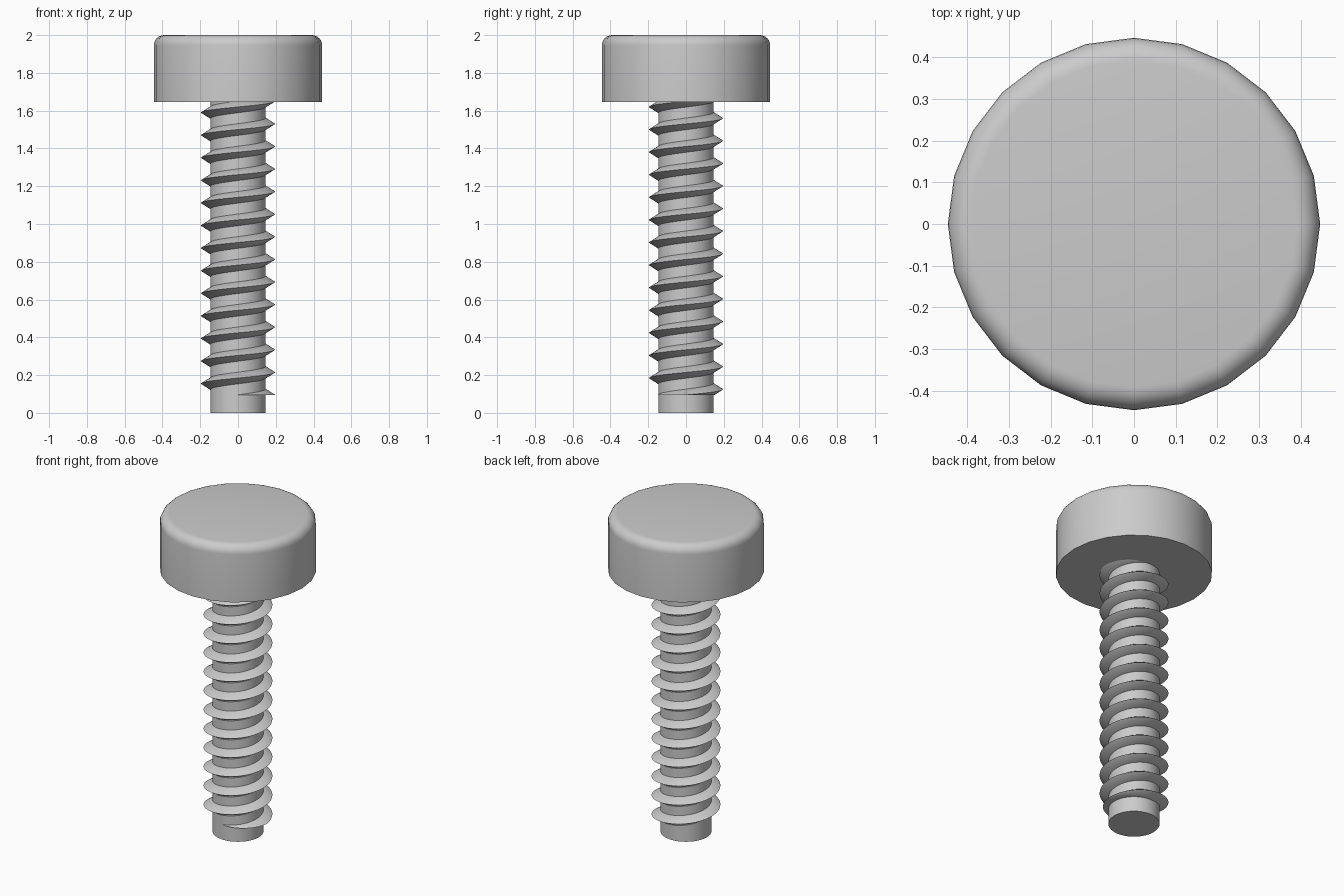
import bpy, bmesh, math
from mathutils import Vector

cube = bpy.data.objects.get("Cube")
if cube:
    bpy.data.objects.remove(cube, do_unlink=True)

STEEL = (0.6, 0.6, 0.6, 1.0)
steel = bpy.data.materials.new("steel grey")
steel.use_nodes = True
steel.diffuse_color = STEEL
steel.node_tree.nodes["Principled BSDF"].inputs["Base Color"].default_value = STEEL

HEAD_R, HEAD_Z, TOP = 0.446, 1.645, 2.0
ROUND = 0.055
SHAFT_R, CREST_R = 0.146, 0.196
THREAD_START, PITCH, HALF = 0.095, 0.1196, 0.031
STEPS = 64


def finish(bm, name):
    """Turn a bmesh into a smooth-shaded object with crisp edges."""
    bmesh.ops.recalc_face_normals(bm, faces=bm.faces)
    mesh = bpy.data.meshes.new(name)
    bm.to_mesh(mesh)
    bm.free()
    mesh.materials.append(steel)
    obj = bpy.data.objects.new(name, mesh)
    bpy.context.collection.objects.link(obj)
    bpy.ops.object.select_all(action="DESELECT")
    obj.select_set(True)
    bpy.context.view_layer.objects.active = obj
    bpy.ops.object.shade_smooth_by_angle(angle=math.radians(35))
    return obj


def lathe(name, profile, sides):
    """Solid of revolution from (radius, height) pairs, capped at both ends."""
    bm = bmesh.new()
    rings = [[bm.verts.new((r * math.cos(math.tau * i / sides),
                            r * math.sin(math.tau * i / sides), z))
              for i in range(sides)] for r, z in profile]
    for low, high in zip(rings, rings[1:]):
        for i in range(sides):
            j = (i + 1) % sides
            bm.faces.new((low[i], low[j], high[j], high[i]))
    bm.faces.new(rings[0][::-1])
    bm.faces.new(rings[-1])
    return finish(bm, name)


# Head: faceted drum with a rounded top rim
rim = [(HEAD_R - ROUND + ROUND * math.cos(a), TOP - ROUND + ROUND * math.sin(a))
       for a in (math.pi / 2 * k / 6 for k in range(7))]
lathe("head", [(HEAD_R, HEAD_Z)] + rim, 24)

# Shaft: plain cylinder
lathe("shaft", [(SHAFT_R, 0), (SHAFT_R, HEAD_Z + 0.02)], STEPS)

# Thread: V section swept along a helix, trimmed flat at both ends
bm = bmesh.new()
inner = SHAFT_R - 0.01
section = [(inner, -HALF), (SHAFT_R, -HALF), (CREST_R, 0), (SHAFT_R, HALF), (inner, HALF)]
turns = math.ceil((HEAD_Z - THREAD_START) / PITCH) + 2
previous = None
for i in range(-STEPS, turns * STEPS + 1):
    angle = math.tau * i / STEPS
    rise = THREAD_START + PITCH * i / STEPS
    ring = [bm.verts.new((r * math.cos(angle), r * math.sin(angle), rise + dz))
            for r, dz in section]
    if previous:
        for k in range(len(section)):
            n = (k + 1) % len(section)
            bm.faces.new((previous[k], previous[n], ring[n], ring[k]))
    previous = ring
for height, direction in ((THREAD_START, -1), (HEAD_Z + 0.01, 1)):
    cut = bmesh.ops.bisect_plane(
        bm, geom=bm.verts[:] + bm.edges[:] + bm.faces[:],
        plane_co=Vector((0, 0, height)), plane_no=Vector((0, 0, direction)),
        clear_outer=True)
    edges = [e for e in cut["geom_cut"] if isinstance(e, bmesh.types.BMEdge)]
    bmesh.ops.triangle_fill(bm, edges=edges, use_beauty=True)
finish(bm, "thread")
